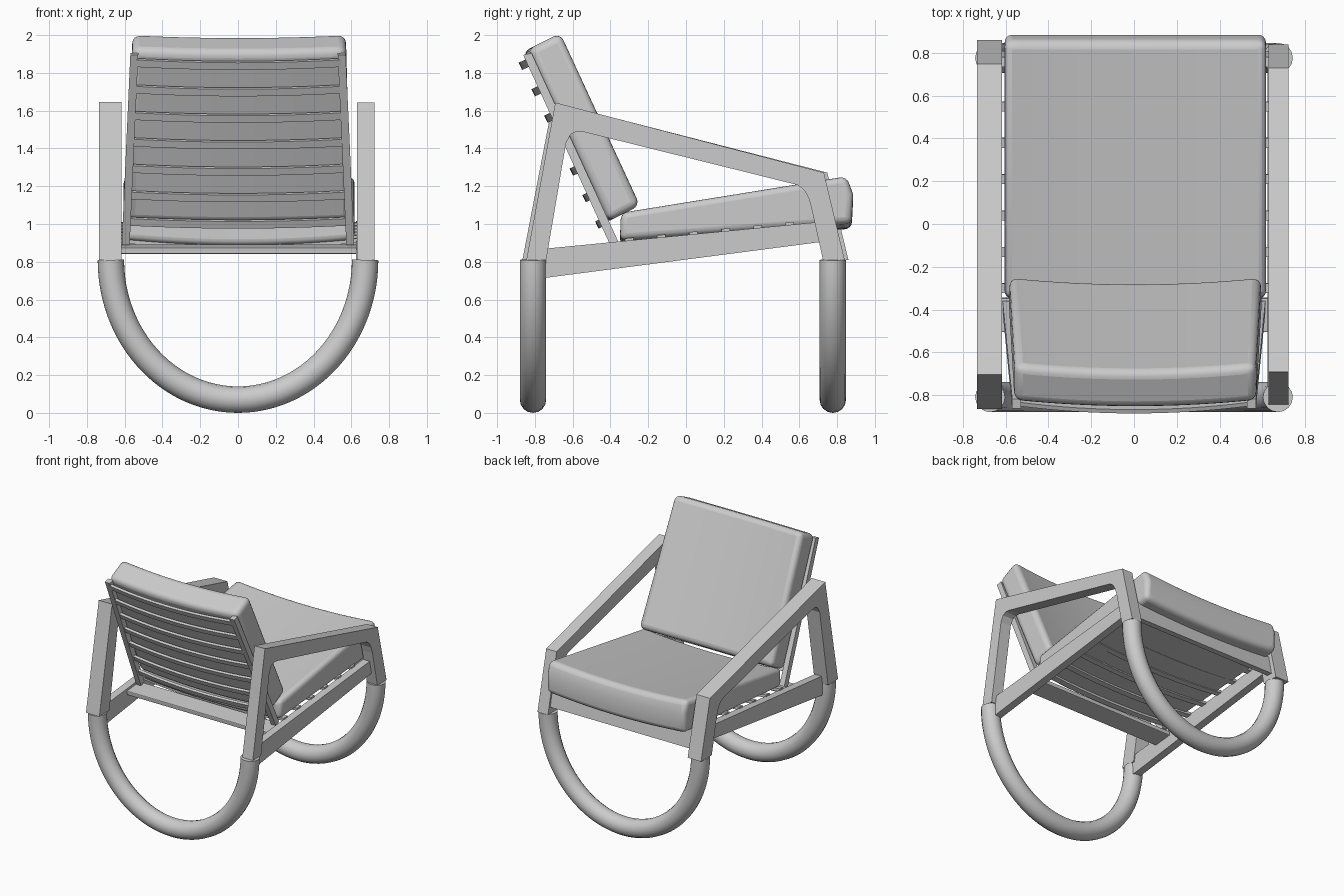
import bpy, bmesh, math
from mathutils import Vector

if "Cube" in bpy.data.objects:
    bpy.data.objects.remove(bpy.data.objects["Cube"])


def loft(name, profile, half, cx=0.0, bow=(0, 0), n=1, bevel=0.0, seg=1):
    """Sweep a (y, z) profile along x; half(z) gives half width, bow shifts the middle."""
    bm = bmesh.new()
    rings = []
    for i in range(n + 1):
        t = -1 + 2 * i / n
        k = 1 - t * t
        rings.append([bm.verts.new((cx + t * half(z), y + bow[0] * k, z + bow[1] * k))
                      for y, z in profile])
    m = len(profile)
    for a, b in zip(rings, rings[1:]):
        for j in range(m):
            bm.faces.new((a[j], a[(j + 1) % m], b[(j + 1) % m], b[j]))
    bm.faces.new(rings[0])
    bm.faces.new(rings[-1])
    bmesh.ops.recalc_face_normals(bm, faces=bm.faces[:])
    me = bpy.data.meshes.new(name)
    bm.to_mesh(me)
    bm.free()
    ob = bpy.data.objects.new(name, me)
    bpy.context.collection.objects.link(ob)
    bpy.context.view_layer.objects.active = ob
    ob.select_set(True)
    if n > 1:
        bpy.ops.object.shade_smooth_by_angle(angle=math.radians(35))
    if bevel:
        mod = ob.modifiers.new("soft_edges", 'BEVEL')
        mod.width, mod.segments = bevel, seg
        mod.limit_method, mod.angle_limit = 'ANGLE', math.radians(35)
    ob.select_set(False)
    return ob


def const(w):
    return lambda z: w


def box_profile(c, along, w, t):
    """Rectangle in (y, z) centred on c, w long in the given direction, t thick."""
    a = Vector(along).normalized()
    b = Vector((-a.y, a.x))
    return [tuple(Vector(c) + a * (w / 2 * s) + b * (t / 2 * r))
            for s, r in ((-1, -1), (1, -1), (1, 1), (-1, 1))]


# Curved tube legs: half ellipses front and back
def tube(name, y):
    cu = bpy.data.curves.new(name, 'CURVE')
    cu.dimensions = '3D'
    cu.bevel_depth, cu.bevel_resolution, cu.use_fill_caps = 0.07, 6, True
    sp = cu.splines.new('POLY')
    n = 48
    sp.points.add(n)
    for i, p in enumerate(sp.points):
        a = math.pi * i / n
        p.co = (-0.673 * math.cos(a), y, 0.81 - 0.74 * math.sin(a), 1)
    ob = bpy.data.objects.new(name, cu)
    bpy.context.collection.objects.link(ob)
    bpy.context.view_layer.objects.active = ob
    ob.select_set(True)
    bpy.ops.object.convert(target='MESH')
    bpy.ops.object.shade_smooth_by_angle(angle=math.radians(40))
    bpy.context.object.select_set(False)


tube("rear_tube_leg", -0.81)
tube("front_tube_leg", 0.777)

# Arm frames with rounded inner corners
inner = [(0.725, 0.81), (0.663, 1.09), (0.648, 1.14), (0.625, 1.18), (0.59, 1.207),
         (-0.54, 1.487), (-0.58, 1.49), (-0.61, 1.475), (-0.635, 1.43), (-0.74, 0.81)]
loft("right_arm_frame", [(-0.845, 0.81), (-0.692, 1.643), (0.73, 1.272), (0.84, 0.81)] + inner,
     const(0.046), cx=0.676)
loft("left_arm_frame", [(-0.866, 0.81), (-0.705, 1.645), (0.748, 1.272), (0.86, 0.81)] + inner,
     const(0.059), cx=-0.676)

# Seat rails, front apron and rear crossbar
for side, s in (("left", -1), ("right", 1)):
    loft(side + "_seat_rail", [(-0.76, 0.713), (-0.76, 0.868), (0.77, 1.017), (0.77, 0.912)],
         const(0.03), cx=0.655 * s)
loft("front_apron", [(0.735, 1.01), (0.78, 1.01), (0.81, 0.86), (0.765, 0.86)], const(0.635))
loft("rear_crossbar", box_profile((-0.425, 0.866), (1, 0.1), 0.16, 0.035), const(0.628),
     bevel=0.006, seg=2)

# Sagging seat slats
for i in range(6):
    y = -0.3 + 0.17 * i
    loft("seat_slat_%d" % (i + 1), box_profile((y, 0.905 + 0.098 * (y + 0.4)), (1, 0.1), 0.045, 0.022),
         const(0.632), bow=(0, -0.035), n=16)


# Back posts, tapering toward the top
def post_x(z):
    return 0.594 - 0.045 * (z - 0.9)


for side, s in (("left", -1), ("right", 1)):
    ob = loft(side + "_back_post", [(-0.862, 1.895), (-0.818, 1.905), (-0.36, 0.91), (-0.402, 0.89)],
              const(0.021))
    for v in ob.data.vertices:
        v.co.x += s * post_x(v.co.z)

# Back slats bowing rearward
for i in range(7):
    y, z = -0.832 + 0.0675 * i, 1.855 - 0.14 * i
    loft("back_slat_%d" % (i + 1), box_profile((y, z), (0.43, -0.9), 0.042, 0.02),
         const(post_x(z)), bow=(-0.036, -0.016), n=16)

# Cushions
loft("seat_cushion", [(-0.35, 0.915), (-0.345, 1.062), (0.85, 1.255), (0.885, 1.16), (0.877, 1.005)],
     const(0.611), cx=0.006, bow=(0, -0.03), n=16, bevel=0.035, seg=4)
loft("back_cushion", [(-0.408, 1.015), (-0.24, 1.1), (-0.662, 2.012), (-0.835, 1.925)],
     lambda z: 0.592 - 0.027 * (z - 1.0), cx=0.006, bow=(-0.03, -0.014), n=16, bevel=0.04, seg=4)
